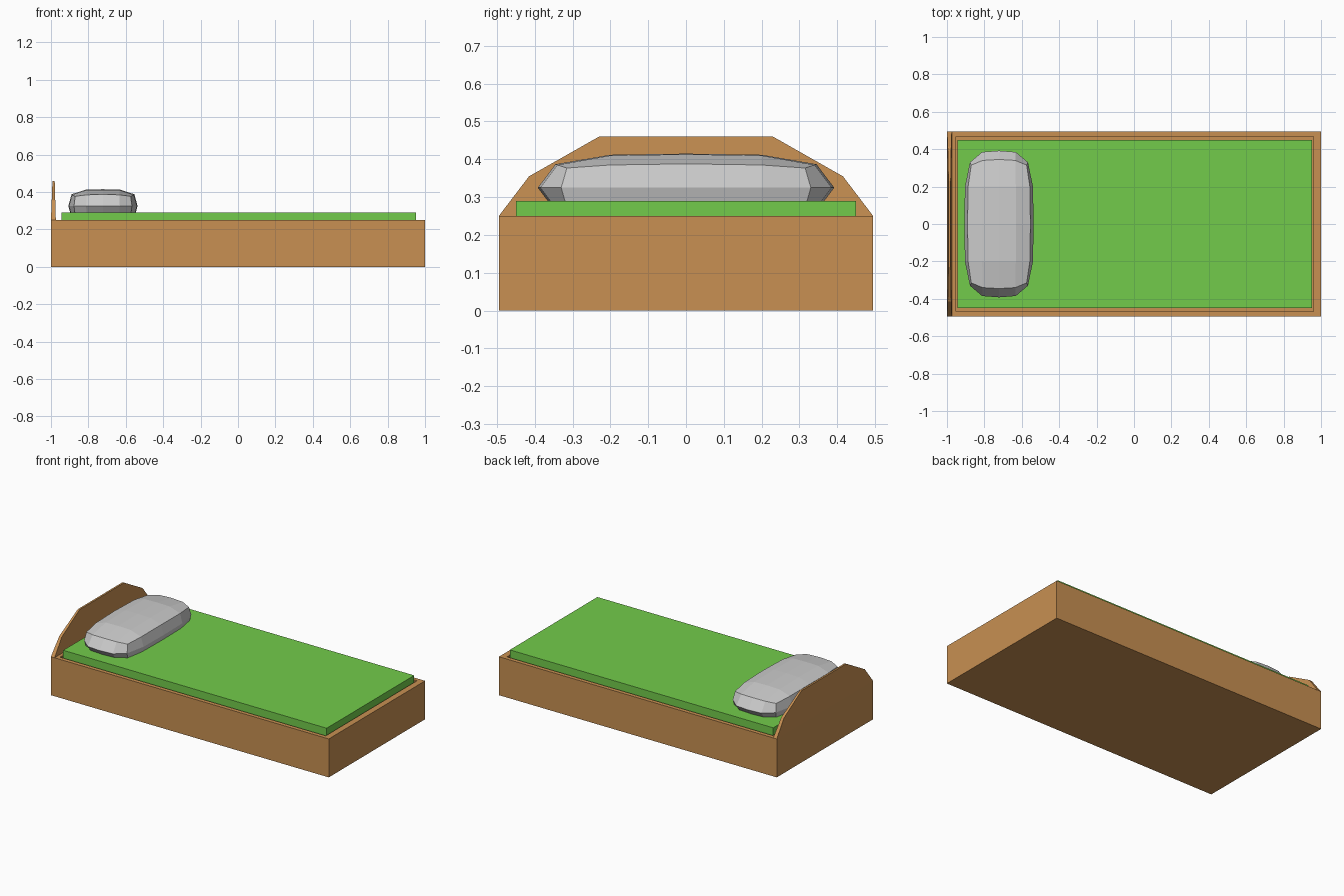
import bpy, bmesh

if "Cube" in bpy.data.objects:
    bpy.data.objects.remove(bpy.data.objects["Cube"])


def material(name, color):
    m = bpy.data.materials.new(name)
    m.diffuse_color = (*color, 1)
    m.use_nodes = True
    m.node_tree.nodes["Principled BSDF"].inputs["Base Color"].default_value = m.diffuse_color
    return m


def add_object(name, bm, mat=None, location=(0, 0, 0)):
    mesh = bpy.data.meshes.new(name)
    bm.to_mesh(mesh)
    bm.free()
    ob = bpy.data.objects.new(name, mesh)
    ob.location = location
    bpy.context.collection.objects.link(ob)
    if mat:
        mesh.materials.append(mat)
    return ob


def box(x0, x1, y0, y1, z0, z1):
    bm = bmesh.new()
    bmesh.ops.create_cube(bm, size=1)
    for v in bm.verts:
        v.co = (x1 if v.co.x > 0 else x0,
                y1 if v.co.y > 0 else y0,
                z1 if v.co.z > 0 else z0)
    return bm


wood = material("wood", (0.58, 0.28, 0.085))
green = material("green_cloth", (0.17, 0.60, 0.07))

# Bed frame: solid block with a shallow recess for the mattress
bm = box(-1, 1, -0.495, 0.495, 0, 0.25)
bm.normal_update()
top = next(f for f in bm.faces if f.normal.z > 0.9)
bmesh.ops.inset_region(bm, faces=[top], thickness=0.037)
for v in top.verts:
    v.co.x = 0.96 if v.co.x > 0 else -0.953
hole = bmesh.ops.extrude_discrete_faces(bm, faces=[top])["faces"][0]
for v in hole.verts:
    v.co.z = 0.20
add_object("bed_frame", bm, wood)

# Mattress
add_object("mattress", box(-0.943, 0.953, -0.45, 0.45, 0.20, 0.29), green)

# Headboard: faceted arch that gets thinner towards the top
half = [(0.495, 0.25), (0.415, 0.355), (0.23, 0.46)]
arch = half + [(-y, z) for y, z in reversed(half)]
bm = bmesh.new()
front, back = [], []
for y, z in arch:
    t = (z - 0.25) / 0.21
    front.append(bm.verts.new((-0.974 - 0.006 * t, y, z)))
    back.append(bm.verts.new((-1 + 0.008 * t, y, z)))
bm.faces.new(front)
bm.faces.new(back[::-1])
for i in range(len(arch)):
    j = (i + 1) % len(arch)
    bm.faces.new((front[i], back[i], back[j], front[j]))
bmesh.ops.recalc_face_normals(bm, faces=bm.faces)
add_object("headboard", bm, wood)

# Pillow: one eighth of a soft cushion, mirrored on all three axes
crown = [[(0, 0, .09), (.09, 0, .088), (.168, 0, .063)],
         [(0, .2, .087), (.09, .2, .085), (.165, .2, .06)],
         [(0, .345, .062), (.087, .34, .06), (.148, .315, .052)]]
girdle = [(.185, 0, 0), (.182, .2, 0), (.155, .33, 0), (.09, .385, 0), (0, .392, 0)]
bm = bmesh.new()
grid = [[bm.verts.new(p) for p in row] for row in crown]
for j in range(2):
    for i in range(2):
        bm.faces.new((grid[j][i], grid[j][i + 1], grid[j + 1][i + 1], grid[j + 1][i]))
rim = [grid[0][2], grid[1][2], grid[2][2], grid[2][1], grid[2][0]]
low = [bm.verts.new(p) for p in girdle]
for k in range(4):
    bm.faces.new((low[k], low[k + 1], rim[k + 1], rim[k]))
pillow = add_object("pillow", bm, None, (-0.722, 0, 0.325))
mirror = pillow.modifiers.new("mirror", "MIRROR")
mirror.use_axis = (True, True, True)
mirror.use_clip = True
